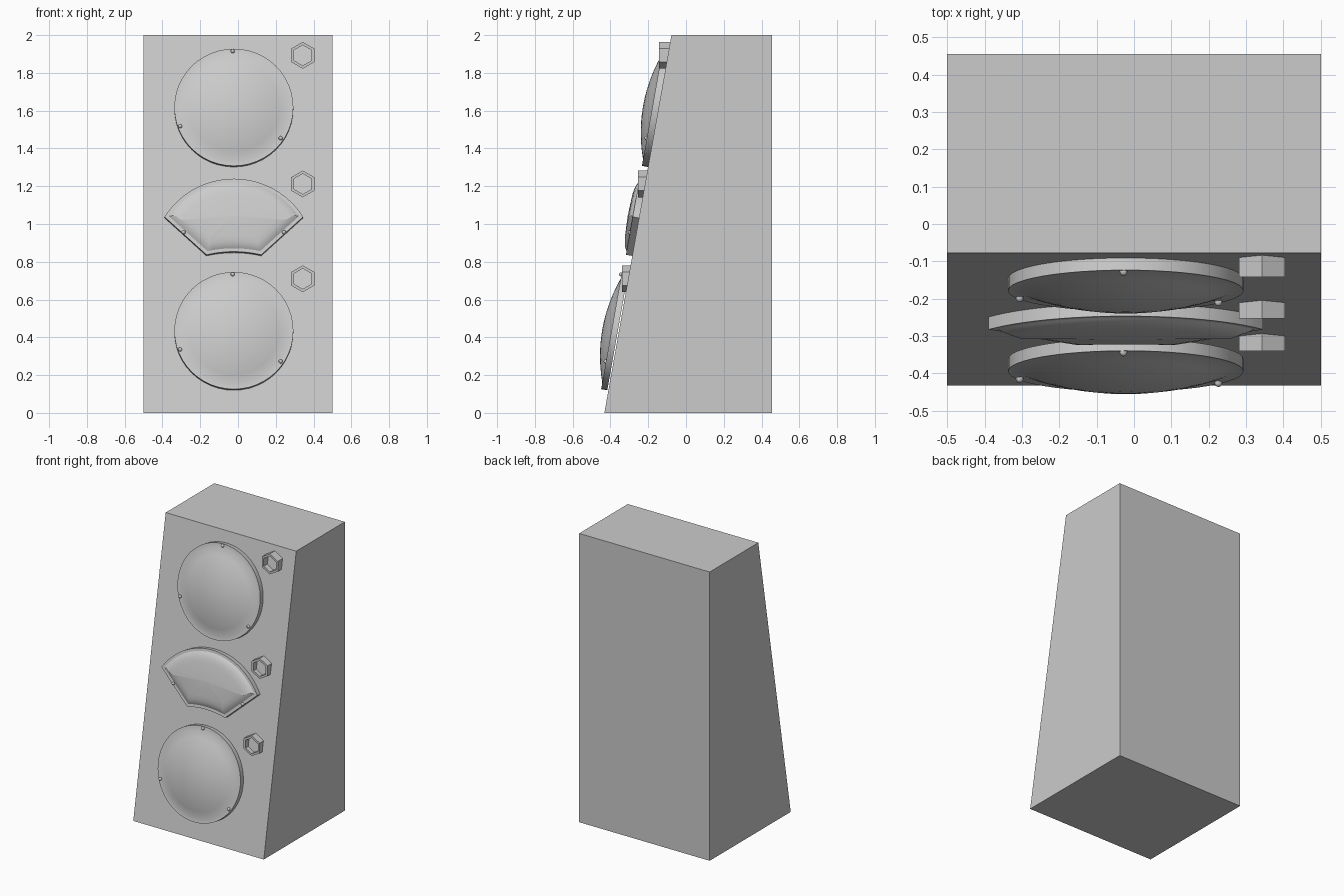
import bpy, bmesh, math
from mathutils import Matrix, Vector

if "Cube" in bpy.data.objects:
    bpy.data.objects.remove(bpy.data.objects["Cube"])

FRONT0, SLOPE, BACK = -0.432, 0.1775, 0.455
A = math.atan(SLOPE)
UP = Vector((0, math.sin(A), math.cos(A)))
OUT = Vector((0, -math.cos(A), math.sin(A)))

grey = bpy.data.materials.new("light grey")
grey.diffuse_color = (0.6, 0.6, 0.6, 1)
grey.use_nodes = True
grey.node_tree.nodes["Principled BSDF"].inputs["Base Color"].default_value = grey.diffuse_color


def panel_matrix(x, z, lift=0.0):
    """Frame lying on the sloped front: x right, y up the slope, z outward."""
    p = Vector((x, FRONT0 + SLOPE * z, z)) + Vector((0, -lift, 0))
    m = Matrix((Vector((1, 0, 0)), UP, OUT)).transposed().to_4x4()
    return Matrix.Translation(p) @ m


def finish(name, bm, matrix=Matrix(), smooth=True):
    bmesh.ops.recalc_face_normals(bm, faces=bm.faces[:])
    bm.transform(matrix)
    me = bpy.data.meshes.new(name)
    bm.to_mesh(me)
    bm.free()
    me.materials.append(grey)
    ob = bpy.data.objects.new(name, me)
    bpy.context.collection.objects.link(ob)
    if smooth:
        bpy.ops.object.select_all(action='DESELECT')
        ob.select_set(True)
        bpy.context.view_layer.objects.active = ob
        bpy.ops.object.shade_smooth_by_angle(angle=math.radians(32))
    return ob


def loft(rings, apex=None, closed=False):
    """Skin a stack of equal rings; end in an apex, or join last to first."""
    bm = bmesh.new()
    vs = [[bm.verts.new(p) for p in r] for r in rings]
    n = len(vs[0])
    pairs = list(zip(vs, vs[1:])) + ([(vs[-1], vs[0])] if closed else [])
    for a, b in pairs:
        for i in range(n):
            j = (i + 1) % n
            bm.faces.new((a[i], a[j], b[j], b[i]))
    if apex:
        bm.faces.new(vs[0])
        tip = bm.verts.new(apex)
        for i in range(n):
            bm.faces.new((vs[-1][i], vs[-1][(i + 1) % n], tip))
    return bm


def circle(r, h, n, start=0.0):
    return [(r * math.cos(start + math.tau * i / n),
             r * math.sin(start + math.tau * i / n), h) for i in range(n)]


def screw(name, x, y, h, m):
    bm = bmesh.new()
    bmesh.ops.create_uvsphere(bm, u_segments=10, v_segments=6, radius=0.011)
    finish(name, bm, m @ Matrix.Translation((x, y, h)))


# Cabinet: sloped side profile extruded across the width
profile = [(FRONT0, 0), (BACK, 0), (BACK, 2), (FRONT0 + 2 * SLOPE, 2)]
bm = bmesh.new()
left, right = ([bm.verts.new((x, y, z)) for y, z in profile] for x in (-0.5, 0.5))
bm.faces.new(left)
bm.faces.new(right)
for i in range(4):
    j = (i + 1) % 4
    bm.faces.new((left[i], left[j], right[j], right[i]))
finish("cabinet", bm, smooth=False)

# Round domed lenses with three screws each
for label, z, lift in (("upper", 1.612, 0.0), ("lower", 0.43, 0.006)):
    m = panel_matrix(-0.022, z, lift)
    rings = [circle(0.315, 0, 48), circle(0.315, 0.033, 48)]
    for r in (0.285, 0.24, 0.19, 0.14, 0.09, 0.045):
        rings.append(circle(r, 0.0825 - r * r / 1.6, 48))
    finish(label + "_round_lens", loft(rings, (0, 0, 0.0825)), m)
    for k, (x, y) in enumerate(((-0.006, 0.302), (-0.284, -0.102), (0.248, -0.166))):
        screw(f"{label}_lens_screw_{k + 1}", x, y, 0.035, m)


# Fan-shaped middle lens
def arc(half, chord_y, sag, n):
    """Arc through (half, chord_y) and its mirror, bulging up by sag."""
    r = (half * half + sag * sag) / (2 * sag)
    a = math.asin(half / r)
    cy = chord_y + sag - r
    return [Vector((r * math.sin(a - 2 * a * i / n), cy + r * math.cos(a - 2 * a * i / n)))
            for i in range(n + 1)]


def inset(pts, d):
    out = []
    for i, p in enumerate(pts):
        e1 = (p - pts[i - 1]).normalized()
        e2 = (pts[(i + 1) % len(pts)] - p).normalized()
        n1, n2 = Vector((-e1.y, e1.x)), Vector((-e2.y, e2.x))
        out.append(p + (n1 + n2) * (d / (1 + n1.dot(n2))))
    return out


outline = arc(0.367, 0.0, 0.205, 24) + arc(0.145, -0.204, 0.017, 8)[::-1]
steps = [(0, 0), (0, 0.034), (0.018, 0.034), (0.024, 0.038), (0.035, 0.045),
         (0.055, 0.051), (0.085, 0.056)]
rings = [[(p.x, p.y, h) for p in inset(outline, d)] for d, h in steps]
fan_m = panel_matrix(-0.022, 1.032)
finish("fan_lens", loft(rings, (0, 0.0, 0.061)), fan_m)
for side, s in (("left", -1), ("right", 1)):
    screw(f"fan_screw_{side}", s * 0.266, -0.083, 0.034, fan_m)

# Hollow hexagonal knobs, pointing straight forward
for k, (z, front) in enumerate(((1.893, -0.142), (1.212, -0.253), (0.71, -0.34))):
    q = math.pi / 6
    rings = [circle(0.071, -0.09, 6, q), circle(0.071, 0, 6, q),
             circle(0.054, 0, 6, q), circle(0.054, -0.09, 6, q)]
    m = Matrix.Translation((0.343, front, z)) @ Matrix.Rotation(math.pi / 2, 4, 'X')
    finish(f"hex_knob_{k + 1}", loft(rings, closed=True), m, smooth=False)
